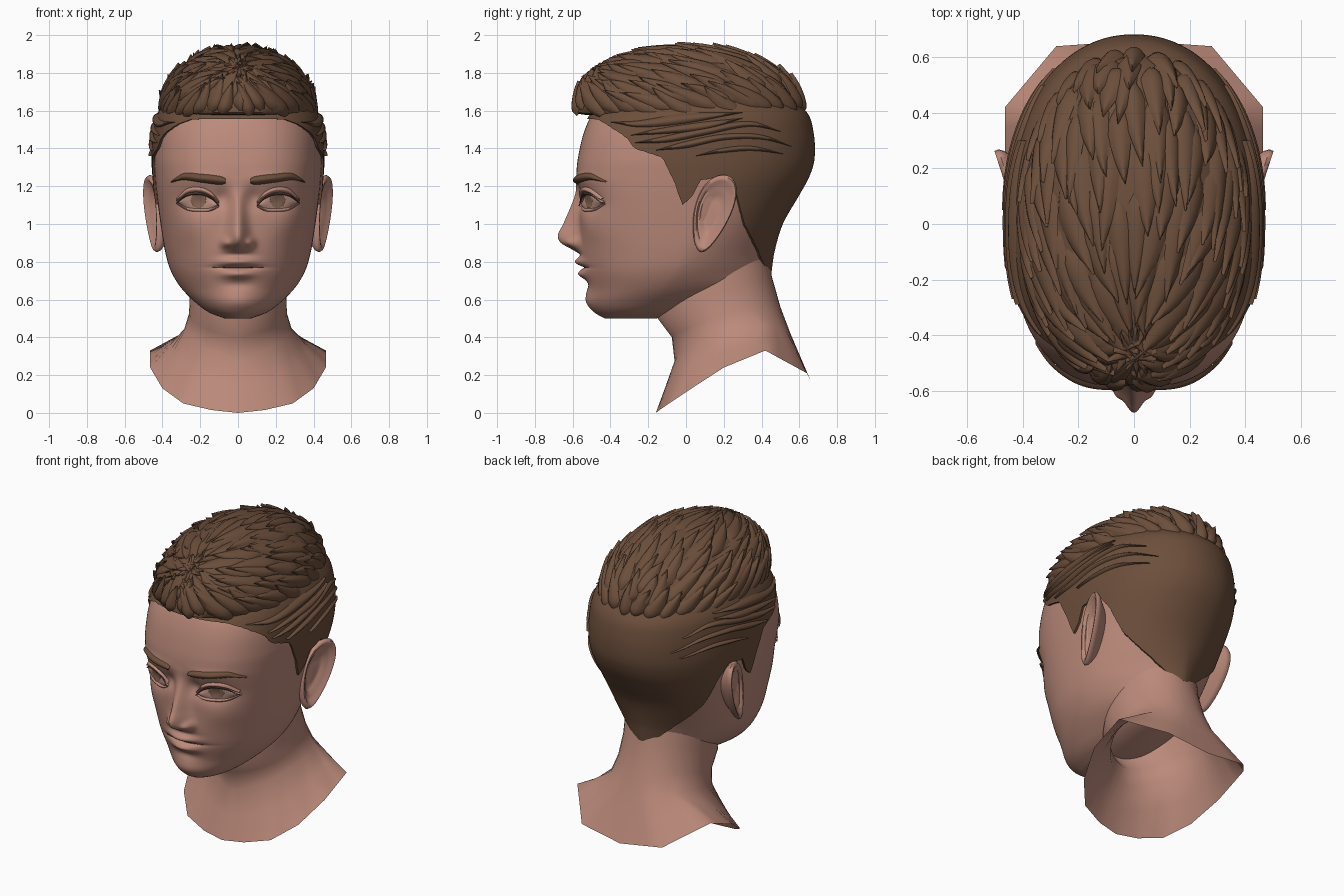
import bpy, bmesh, random
from math import sin, cos, pi, exp, sqrt, acos
from mathutils import Vector

random.seed(4)
if "Cube" in bpy.data.objects:
    bpy.data.objects.remove(bpy.data.objects["Cube"])


def material(name, rgb):
    m = bpy.data.materials.new(name)
    m.use_nodes = True
    m.diffuse_color = (*rgb, 1)
    m.node_tree.nodes["Principled BSDF"].inputs["Base Color"].default_value = (*rgb, 1)
    return m


SKIN = material("skin", (0.50, 0.255, 0.195))
HAIR = material("brown hair", (0.15, 0.077, 0.044))
EYE = material("eye", (0.50, 0.29, 0.23))
IRIS = material("iris brown", (0.25, 0.135, 0.09))
LINE = material("dark line", (0.11, 0.05, 0.04))


def curve(pts, t, smooth=True):
    """Values of a keyed list of points at key t."""
    t = min(max(t, pts[0][0]), pts[-1][0])
    i = next(k for k in range(len(pts) - 1) if t <= pts[k + 1][0])
    p, q = pts[i], pts[i + 1]
    o, r = pts[max(i - 1, 0)], pts[min(i + 2, len(pts) - 1)]
    h = q[0] - p[0]
    f = (t - p[0]) / h
    out = []
    for j in range(1, len(p)):
        v = p[j] + (q[j] - p[j]) * f
        if smooth:
            a = (q[j] - o[j]) / (q[0] - o[0]) * h
            b = (r[j] - p[j]) / (r[0] - p[0]) * h
            d = q[j] - p[j]
            v += f * (1 - f) * ((a - d) * (1 - f) - (b - d) * f)
        out.append(v)
    return out


def build(name, grids, mat, close=False, ends=False, mirror=False):
    """Smooth object made from grids of points."""
    bm = bmesh.new()
    for side in (1, -1) if mirror else (1,):
        for rows in grids:
            vs = [[bm.verts.new((p[0] * side, p[1], p[2])) for p in row] for row in rows]
            n = len(rows[0])
            for a, b in zip(vs, vs[1:]):
                for i in range(n if close else n - 1):
                    j = (i + 1) % n
                    f = (a[i], a[j], b[j], b[i])
                    bm.faces.new(f if side > 0 else f[::-1])
            if ends:
                bm.faces.new(vs[0])
                bm.faces.new(vs[-1])
    bmesh.ops.remove_doubles(bm, verts=bm.verts, dist=0.00001)
    if close:
        bmesh.ops.recalc_face_normals(bm, faces=bm.faces)
    me = bpy.data.meshes.new(name)
    bm.to_mesh(me)
    bm.free()
    me.materials.append(mat)
    ob = bpy.data.objects.new(name, me)
    bpy.context.collection.objects.link(ob)
    bpy.context.view_layer.objects.active = ob
    bpy.ops.object.select_all(action="DESELECT")
    ob.select_set(True)
    bpy.ops.object.shade_smooth_by_angle(angle=1.1)
    return ob


# Head sections: height, front, back, half width, centre, front and back roundness
RINGS = [(.50, -.43, -.16, .07, -.28, 2, 2), (.53, -.48, 0, .15, -.25, 2, 2),
         (.58, -.515, .2, .22, -.2, 2, 1.8), (.66, -.525, .42, .30, -.12, 2, 1.6),
         (.75, -.545, .44, .355, -.06, 2.1, 1.6), (.85, -.56, .455, .385, -.02, 2.2, 1.7),
         (1.0, -.565, .50, .41, 0, 2.4, 2), (1.15, -.57, .585, .43, .02, 2.6, 2.1),
         (1.25, -.58, .64, .44, .05, 2.7, 2.1), (1.35, -.572, .668, .445, .05, 2.7, 2.1),
         (1.5, -.535, .66, .435, .05, 2.6, 2.1), (1.6, -.48, .62, .405, .05, 2.4, 2.1),
         (1.7, -.36, .48, .32, .05, 2.2, 2), (1.76, -.15, .25, .15, .05, 2, 2)]
# Facial forms: x, z, spread x, spread z, depth
FORMS = [(.065, .90, .026, .026, .035), (.2, 1.12, .10, .055, -.035), (.08, 1.14, .04, .05, -.02),
         (.2, 1.24, .12, .03, .008), (.25, .98, .09, .08, .012)]
MID_FORMS = [(0, .80, .09, .022, .035), (0, .735, .08, .022, .03), (0, .77, .12, .008, -.02),
             (0, .59, .09, .05, .012), (0, .68, .08, .025, -.012)]
NOSE = [(.84, 0, .07), (.87, .05, .062), (.90, .10, .056), (.94, .115, .052), (1.0, .085, .045),
        (1.1, .04, .038), (1.18, .01, .04), (1.25, 0, .05)]


def relief(x, z):
    d, w = curve(NOSE, z)
    v = d * exp(-(x / w) ** 2)
    for cx, cz, sx, sz, h in FORMS + MID_FORMS:
        v += h * exp(-((abs(x) - cx) / sx) ** 2 - ((z - cz) / sz) ** 2)
    return v


def head_point(a, z, off=0):
    yf, yb, rx, cy, nf, nb = curve(RINGS, z)
    s, c = sin(a), cos(a)
    n, length = (nf, cy - yf) if c > 0 else (nb, yb - cy)
    k = (abs(s) ** n + abs(c) ** n) ** (-1 / n)
    x, y = (rx + off) * s * k, cy - (length + off) * c * k
    return x, y - (relief(x, z) if c > 0 else 0), z


def on_face(x, z, off):
    yf, yb, rx, cy, nf, nb = curve(RINGS, z)
    return x, cy - (cy - yf) * (1 - min(abs(x) / rx, 1) ** nf) ** (1 / nf) - relief(x, z) - off, z


def on_side(y, z, off):
    yf, yb, rx, cy, nf, nb = curve(RINGS, z)
    n, length = (nf, cy - yf) if y < cy else (nb, yb - cy)
    return rx * (1 - min(abs(y - cy) / length, 1) ** n) ** (1 / n) + off, y, z


def strip(pts, place, off, dome, steps=24, across=8):
    """Domed ribbon laid on the head; points are position, height, half width."""
    rows = []
    for i in range(steps + 1):
        u = pts[0][0] + (pts[-1][0] - pts[0][0]) * i / steps
        w, h = curve(pts, u)
        vs = [2 * j / across - 1 for j in range(across + 1)]
        rows.append([place(u, w + v * max(h, .001), off + dome * (1 - v * v)) for v in vs])
    return rows


# Head with face
angles = [2 * pi * i / 192 for i in range(192)]
angles = [a - .5 * sin(a) for a in angles]
build("head", [[[head_point(a, .5 + 1.26 * i / 150) for a in angles] for i in range(151)]],
      SKIN, close=True, ends=True)

# Neck with open collar
RIM = [(0, 0, -.16, 0), (1, .14, -.14, .015), (2, .29, -.09, .05), (3, .40, .03, .13),
       (4, .465, .2, .24), (5, .465, .42, .33), (6, .28, .64, .21), (7, 0, .66, .17)]
fr = [i / 21 for i in range(22)]


def neck_ring(rx, yf, zf, yb, zb, lift):
    return [Vector((rx * sin(pi * f), (yf + yb) / 2 - (yb - yf) / 2 * cos(pi * f),
                    (zf + zb) / 2 - (zb - zf) / 2 * cos(pi * f) + lift * sin(pi * f))) for f in fr]


rim = [Vector(curve(RIM, f * 7, False)) for f in fr]
rows = [neck_ring(.25, -.12, .62, .42, .92, 0), neck_ring(.255, -.15, .5, .455, .72, .02),
        neck_ring(.26, -.075, .4, .50, .56, .04), neck_ring(.285, -.06, .27, .555, .41, .10)]
rows += [[p.lerp(q, .5) for p, q in zip(rows[-1], rim)], rim]
full = [row + [Vector((-p.x, p.y, p.z)) for p in row[-2:0:-1]] for row in rows]
build("neck", [full], SKIN, close=True)

# Ears: bowl, rolled rim, then back wall
EAR = [(0, -.02), (.3, -.028), (.5, -.025), (.65, -.004), (.76, -.004), (.85, .014),
       (.95, .016), (1, 0), (.95, -.02), (.7, -.06), (.5, -.11)]
ear = []
for r, dx in EAR:
    ring = []
    for i in range(40):
        t = 2 * pi * i / 40
        dz = .205 * r * sin(t)
        y = .14 + r * cos(t) * (.1 + .03 * sin(t)) + .28 * dz
        ring.append((.415 + .32 * (y - .04) + dx, y, 1.055 + dz))
    ear.append(ring)
build("ears", [ear], SKIN, close=True, mirror=True)

# Eyes, lids, lashes and brows
ALMOND = [(.10, 1.10, 0), (.14, 1.112, .028), (.2, 1.122, .042), (.27, 1.122, .035), (.325, 1.115, 0)]
top = [(u, w + h, k) for (u, w, h), k in zip(ALMOND, (.004, .01, .012, .012, .004))]
lid = [(u, w + .014, k + .004) for u, w, k in top]
low = [(u, w - h - .006, k) for (u, w, h), k in zip(ALMOND, (.003, .008, .009, .008, .003))]
iris = [(.21 - .042 * cos(pi * i / 12), 1.124, .04 * sin(pi * i / 12)) for i in range(13)]
brow = [(.065, 1.228, .012), (.09, 1.23, .022), (.2, 1.243, .022), (.29, 1.25, .017), (.355, 1.222, .003)]
build("eyes", [strip(ALMOND, on_face, .004, .014)], EYE, mirror=True)
build("irises", [strip(iris, on_face, .013, .007)], IRIS, mirror=True)
build("eyelids", [strip(lid, on_face, .006, .02), strip(low, on_face, .003, .01)], SKIN, mirror=True)
lash = [(u, w - .004, k * .55) for u, w, k in top]
build("lashes", [strip(lash, on_face, .02, .006)], LINE, mirror=True)
build("eyebrows", [strip(brow, on_face, .002, .018)], HAIR, mirror=True)
mouth = [(-.135, .772, .001), (0, .769, .003), (.135, .772, .001)]
build("mouth_line", [strip(mouth, on_face, .001, .002)], LINE)

# Short hair cap, cut along the hairline
HAIRLINE = [(-.7, 1.57), (-.45, 1.55), (-.3, 1.45), (-.27, 1.40), (-.12, 1.35), (-.06, 1.22),
            (-.02, 1.1), (.03, 1.14), (.07, 1.23), (.2, 1.25), (.26, 1.16), (.3, 1.0),
            (.36, .88), (.42, .74), (.7, .72)]
cap = []
for i in range(240):
    a = 2 * pi * i / 240
    z = .72
    while z < 1.58 and z < curve(HAIRLINE, head_point(a, z)[1], False)[0]:
        z += .004
    cap.append([head_point(a, z, -.004)] +
               [head_point(a, z + (1.69 - z) * k / 40, .013) for k in range(41)])
build("hair_cap", [list(zip(*cap))], HAIR, close=True)

# Combed strands above the ears
STRANDS = [[(-.29, 1.47, 0), (-.15, 1.49, .016), (.1, 1.52, .024), (.3, 1.56, 0)],
           [(-.27, 1.43, 0), (-.1, 1.45, .02), (.1, 1.49, .022), (.34, 1.53, .016), (.5, 1.49, 0)],
           [(-.16, 1.39, 0), (0, 1.42, .02), (.2, 1.46, .018), (.4, 1.46, .014), (.56, 1.41, 0)],
           [(.05, 1.36, 0), (.2, 1.39, .014), (.35, 1.40, .014), (.52, 1.37, 0)],
           [(-.4, 1.54, 0), (-.25, 1.53, .02), (0, 1.56, .03), (.3, 1.59, 0)]]
build("side_strands", [strip(s, on_side, .008, .022) for s in STRANDS], HAIR, mirror=True)

# Full hair on top
CENTRE, SIZE = Vector((0, .015, 1.59)), Vector((.405, .60, .345))
dome = []
for i in range(1, 20):
    e = pi * (i / 20 - .5)
    dome.append([CENTRE + Vector((SIZE.x * cos(e) * cos(t), SIZE.y * cos(e) * sin(t),
                                  (SIZE.z if e > 0 else .03) * sin(e)))
                 for t in [2 * pi * k / 48 for k in range(48)]])
build("hair_top", [dome], HAIR, close=True, ends=True)

# Pointed locks sweeping up and forward over the top
GOAL = Vector((0, -.75, sqrt(1 - .75 ** 2)))
locks = []
for elev, count in ((-.02, 34), (.2, 30), (.42, 26), (.64, 21), (.86, 16), (1.1, 11), (1.35, 6)):
    for i in range(count):
        t = 2 * pi * (i + random.uniform(.2, .8)) / count
        e = elev + random.uniform(-.05, .07)
        p = Vector((cos(e) * cos(t), cos(e) * sin(t), sin(e)))
        gap = acos(max(-1, min(1, p.dot(GOAL))))
        if gap < .15:
            continue
        d = (GOAL - p * p.dot(GOAL)).normalized()
        side = p.cross(d)
        reach = min(random.uniform(.48, .7), gap + .2)
        bend, width = random.uniform(-.1, .1), random.uniform(.1, .14)
        rows = []
        for k in range(9):
            f = k / 8
            q = p * cos(f * reach) + d * sin(f * reach) + side * bend * f * f
            w = width * (min(1, (f + .04) * 3.5) ** .6) * (1 - f ** 2.2) + .001
            row = []
            for v in (-1, -.6, -.2, .2, .6, 1):
                lift = .995 + .07 * f * f + (.055 - .02 * f) * (1 - v * v) * min(1, f * 5 + .2)
                u = (q + side * w * v).normalized() * lift
                row.append(CENTRE + Vector((u.x * SIZE.x, u.y * SIZE.y, u.z * SIZE.z)))
            rows.append(row)
        locks.append(rows)
build("hair_locks", locks, HAIR)
